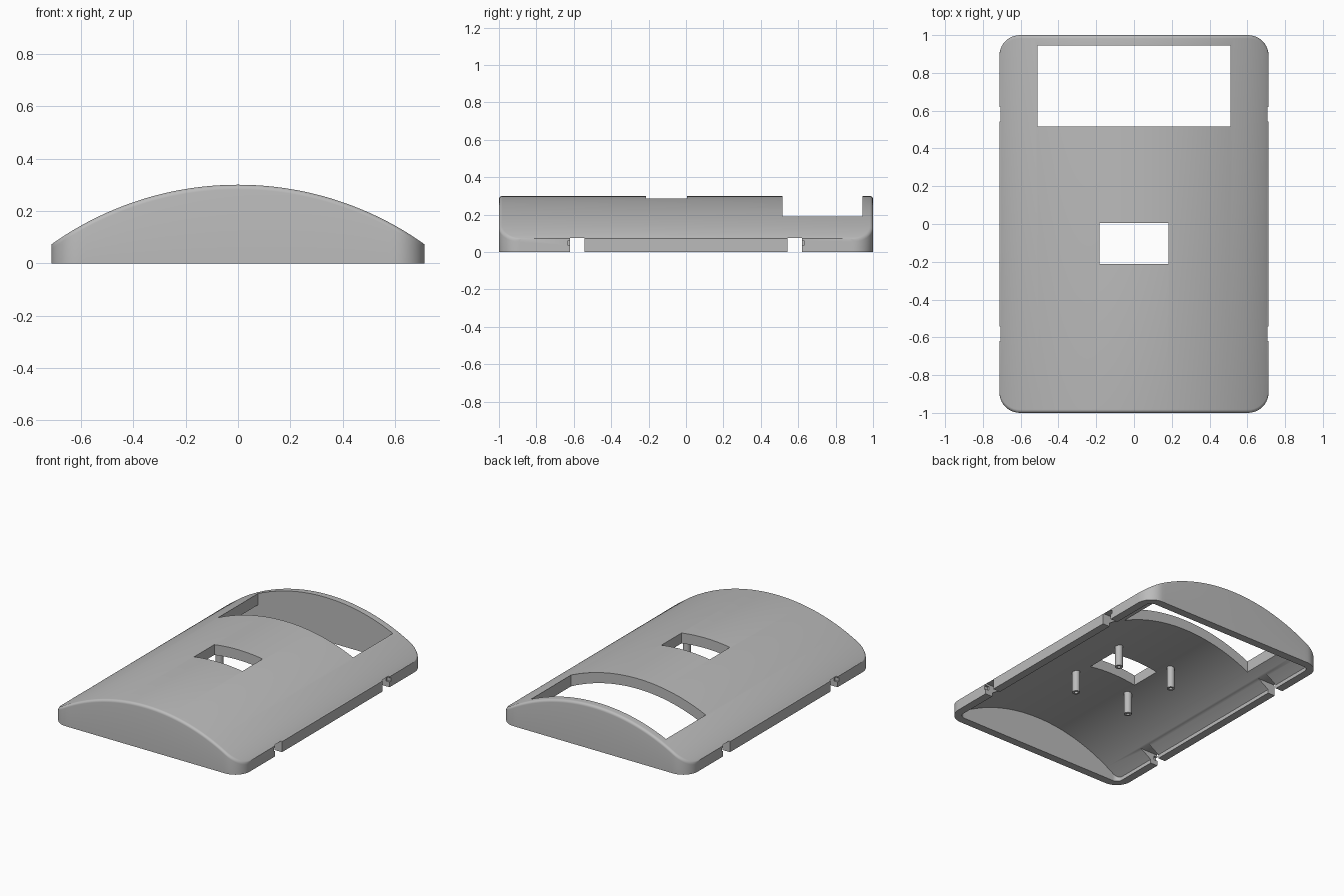
import bpy
import bmesh
from math import sqrt, cos, sin, pi, radians

old = bpy.data.objects.get("Cube")
if old:
    bpy.data.objects.remove(old, do_unlink=True)

# Overall dimensions
HALF_W, HALF_L, HEIGHT = 0.713, 1.0, 0.3
ARC_R, WALL, ROOF = 1.229, 0.055, 0.07
ARC_Z = HEIGHT - ARC_R

grey = bpy.data.materials.new("matte grey")
grey.use_nodes = True
grey.diffuse_color = (0.5, 0.5, 0.5, 1)
grey.node_tree.nodes["Principled BSDF"].inputs["Base Color"].default_value = (0.5, 0.5, 0.5, 1)


def add_object(name, bm):
    bmesh.ops.recalc_face_normals(bm, faces=bm.faces)
    mesh = bpy.data.meshes.new(name)
    bm.to_mesh(mesh)
    bm.free()
    mesh.materials.append(grey)
    obj = bpy.data.objects.new(name, mesh)
    bpy.context.collection.objects.link(obj)
    return obj


def select_only(obj):
    bpy.ops.object.select_all(action='DESELECT')
    obj.select_set(True)
    bpy.context.view_layer.objects.active = obj


def arched_block(name, half_w, half_l, arc_r, corner, fillet, bottom):
    """Loft of y-z sections along x: arched roof, round plan corners, soft end edges."""
    core = half_w - corner
    right = [core + corner * sin(pi / 2 * i / 10) for i in range(11)]
    mid = [core * i / 24 for i in range(-23, 24)]
    xs = [-x for x in reversed(right)] + mid + right
    bm = bmesh.new()
    loops = []
    for x in xs:
        over = max(0, abs(x) - core)
        y = half_l - corner + sqrt(max(0, corner ** 2 - over ** 2))
        z = ARC_Z + sqrt(arc_r ** 2 - x ** 2)
        side = [(y, bottom)]
        for i in range(6):
            a = pi / 2 * i / 5
            side.append((y - fillet * (1 - cos(a)), z - fillet * (1 - sin(a))))
        section = side + [(-py, pz) for py, pz in reversed(side)]
        loops.append([bm.verts.new((x, py, pz)) for py, pz in section])
    n = len(loops[0])
    for a, b in zip(loops, loops[1:]):
        for i in range(n):
            j = (i + 1) % n
            bm.faces.new((a[i], a[j], b[j], b[i]))
    bm.faces.new(loops[0])
    bm.faces.new(loops[-1])
    bmesh.ops.remove_doubles(bm, verts=bm.verts, dist=1e-5)
    return add_object(name, bm)


def box(name, x0, x1, y0, y1, z0, z1):
    bm = bmesh.new()
    bmesh.ops.create_cube(bm, size=1)
    for v in bm.verts:
        v.co.x = x0 if v.co.x < 0 else x1
        v.co.y = y0 if v.co.y < 0 else y1
        v.co.z = z0 if v.co.z < 0 else z1
    return add_object(name, bm)


def cut(target, cutter):
    cutter.hide_render = True
    mod = target.modifiers.new("cut", 'BOOLEAN')
    mod.operation, mod.solver, mod.object = 'DIFFERENCE', 'EXACT', cutter
    select_only(target)
    bpy.ops.object.modifier_apply(modifier=mod.name)
    bpy.data.objects.remove(cutter, do_unlink=True)


# Hollow arched cover
cover = arched_block("arched_cover", HALF_W, HALF_L, ARC_R, 0.11, 0.018, 0)
cut(cover, arched_block("cavity", HALF_W - WALL, HALF_L - WALL, ARC_R - ROOF, 0.04, 0, -0.1))

# Large rear opening and small central opening
cut(cover, box("rear_opening", -0.51, 0.51, 0.515, 0.945, -0.2, 0.6))
cut(cover, box("centre_opening", -0.183, 0.183, -0.213, 0.005, -0.2, 0.6))

# Side notches, each with a small latch recess beside it
for sx in (-1, 1):
    for sy in (-1, 1):
        xs = sorted((sx * 0.5, sx * 0.8))
        ys = sorted((sy * 0.543, sy * 0.619))
        cut(cover, box("side_notch", *xs, *ys, -0.1, 0.076))
        xs = sorted((sx * 0.685, sx * 0.8))
        ys = sorted((sy * 0.61, sy * 0.632))
        cut(cover, box("latch_recess", *xs, *ys, 0.035, 0.062))
select_only(cover)
bpy.ops.object.shade_smooth_by_angle(angle=radians(30))


# Hollow mounting pegs around the central opening
def peg(name, x, y):
    profile = [(0.025, 0.06), (0.025, 0.25), (0.012, 0.25), (0.012, 0.06)]
    sides = 24
    bm = bmesh.new()
    rings = []
    for i in range(sides):
        a = 2 * pi * i / sides
        rings.append([bm.verts.new((x + r * cos(a), y + r * sin(a), z)) for r, z in profile])
    for i in range(sides):
        a, b = rings[i], rings[(i + 1) % sides]
        for k in range(4):
            m = (k + 1) % 4
            bm.faces.new((a[k], a[m], b[m], b[k]))
    obj = add_object(name, bm)
    select_only(obj)
    bpy.ops.object.shade_smooth_by_angle(angle=radians(30))


for sx, side in ((-1, "right"), (1, "left")):
    for sy, end in ((-1, "front"), (1, "rear")):
        peg(f"{end}_{side}_peg", sx * 0.215, -0.105 + sy * 0.212)
